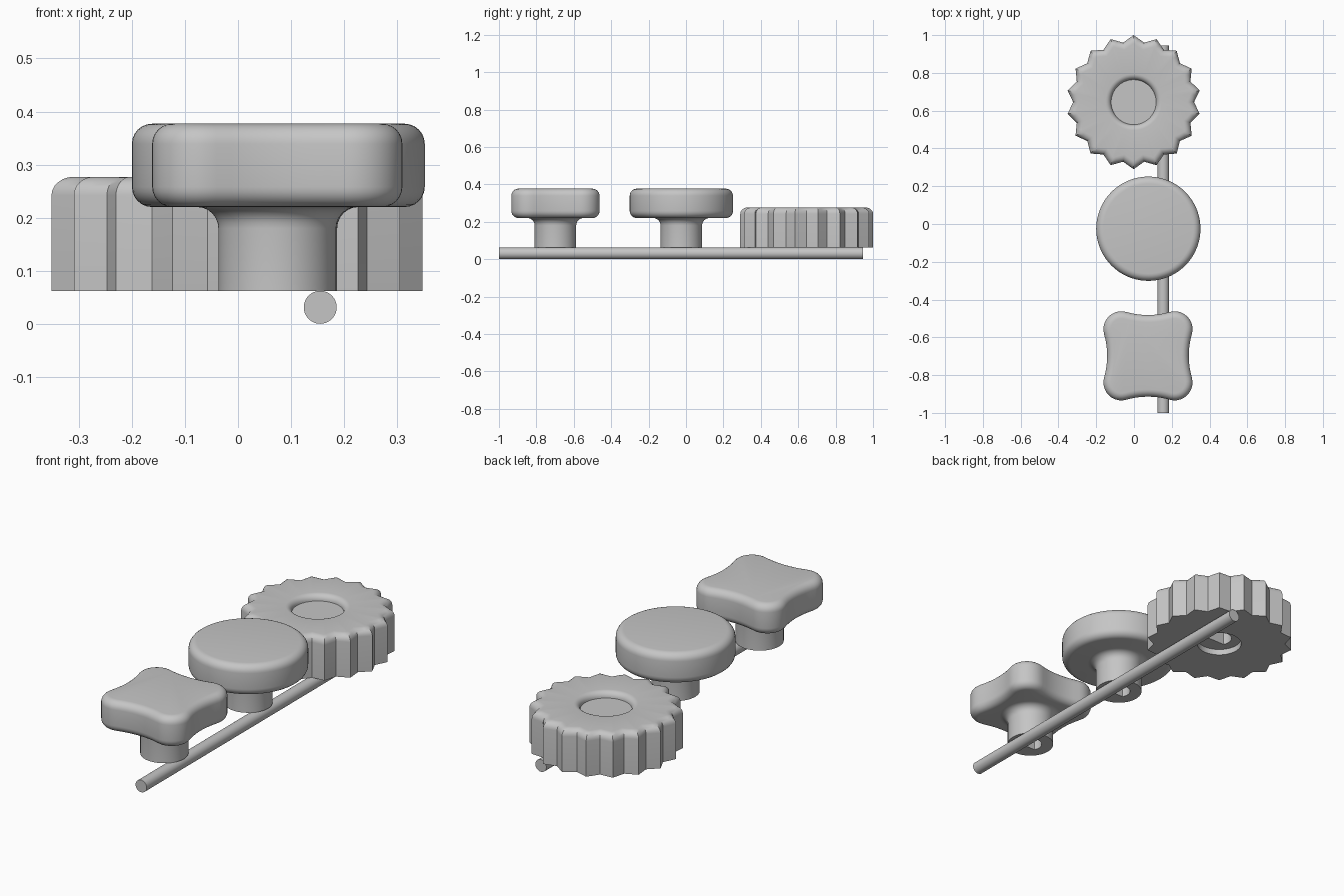
import bpy
import bmesh
from math import cos, sin, pi, tau, atan2, sqrt, radians
from mathutils import Vector

if "Cube" in bpy.data.objects:
    bpy.data.objects.remove(bpy.data.objects["Cube"])

grey = bpy.data.materials.new("plain grey")
grey.use_nodes = True
GREY = (0.56, 0.56, 0.56, 1)
grey.diffuse_color = GREY
grey.node_tree.nodes["Principled BSDF"].inputs["Base Color"].default_value = GREY

N = 72      # points in every ring
STEPS = 6   # segments in every rounded edge
ARC = [i / STEPS * pi / 2 for i in range(STEPS + 1)]


def circle(r):
    return [Vector((r * cos(i * tau / N), r * sin(i * tau / N))) for i in range(N)]


def d_bore(r):
    """Circle with one flat side."""
    return [Vector((p.x, max(p.y, -r * 0.5))) for p in circle(r)]


def toothed(tip, valley, teeth):
    """Pointed teeth, with a midpoint on every flank."""
    corners = []
    for i in range(teeth * 2):
        a, r = i * pi / teeth, (tip if i % 2 else valley)
        corners.append(Vector((r * cos(a), r * sin(a))))
    points = []
    for i, p in enumerate(corners):
        points += [p, (p + corners[(i + 1) % len(corners)]) / 2]
    return points


def four_lobed(half, r, dip):
    """Square with round corners and sides curving inwards."""
    c = half - r
    k = half - dip - c
    big = (c * c + k * k - r * r) / (2 * (r - k))
    swing = atan2(c, big + k)
    points = []
    for q in range(4):
        turn = q * pi / 2
        quarter = []
        for i in range(11):
            a = -swing + (pi / 2 + 2 * swing) * i / 10
            quarter.append((c + r * cos(a), c + r * sin(a)))
        for i in range(1, 8):
            a = -swing + 2 * swing * i / 8
            quarter.append((big * sin(a), c + k + big - big * cos(a)))
        points += [Vector((x * cos(turn) - y * sin(turn),
                           x * sin(turn) + y * cos(turn))) for x, y in quarter]
    return sorted(points, key=lambda p: round(atan2(p.y, p.x), 6) % tau)


def inset(points, d):
    """Move a counter-clockwise outline inwards by d."""
    result = []
    for i, p in enumerate(points):
        e1 = (p - points[i - 1]).normalized()
        e2 = (points[(i + 1) % len(points)] - p).normalized()
        n1, n2 = Vector((-e1.y, e1.x)), Vector((-e2.y, e2.x))
        result.append(p + (n1 + n2) * d / (1 + n1.dot(n2)))
    return result


def loft(name, rings, location):
    """Skin (outline, z) rings in order and close both ends."""
    bm = bmesh.new()
    loops = [[bm.verts.new((p.x, p.y, z)) for p in outline] for outline, z in rings]
    for a, b in zip(loops, loops[1:]):
        for i in range(len(a)):
            j = (i + 1) % len(a)
            bm.faces.new((a[i], a[j], b[j], b[i]))
    bm.faces.new(loops[0][::-1])
    bm.faces.new(loops[-1])
    bmesh.ops.recalc_face_normals(bm, faces=bm.faces)
    mesh = bpy.data.meshes.new(name)
    bm.to_mesh(mesh)
    bm.free()
    mesh.materials.append(grey)
    obj = bpy.data.objects.new(name, mesh)
    obj.location = location
    bpy.context.collection.objects.link(obj)
    bpy.ops.object.select_all(action='DESELECT')
    obj.select_set(True)
    bpy.context.view_layer.objects.active = obj
    bpy.ops.object.shade_smooth_by_angle(angle=radians(32))
    return obj


BASE = 0.062


def knob(name, outline, location):
    """Rounded head on a flared stem with a D-shaped bore."""
    stem, flare, low, high, soft = 0.111, 0.04, 0.22, 0.377, 0.038
    rings = [(d_bore(0.055), BASE + 0.12), (d_bore(0.055), BASE), (circle(stem), BASE)]
    rings += [(circle(stem + flare * (1 - cos(a))), low - flare + flare * sin(a)) for a in ARC]
    rings += [(inset(outline, soft * (1 - sin(a))), low + soft * (1 - cos(a))) for a in ARC]
    rings += [(inset(outline, soft * (1 - cos(a))), high - soft * (1 - sin(a))) for a in ARC]
    return loft(name, rings, location)


knob("round_knob", circle(0.276), (0.076, -0.025, 0))
knob("four_lobed_knob", four_lobed(0.236, 0.095, 0.02), (0.074, -0.698, 0))

# Toothed wheel: bore, shallow recess, body, rounded rim and top dish
teeth, top, soft, lip = toothed(0.355, 0.32, 18), 0.277, 0.035, 0.03
wheel = [(d_bore(0.06), BASE + 0.13), (d_bore(0.06), BASE + lip),
         (circle(0.107), BASE + lip), (circle(0.107), BASE), (teeth, BASE)]
wheel += [(inset(teeth, soft * (1 - cos(a))), top - soft * (1 - sin(a))) for a in ARC]
wheel += [(circle(0.149 - lip * sin(a)), top - lip * (1 - cos(a))) for a in ARC]
loft("toothed_wheel", wheel, (-0.002, 0.645, 0))

# Rod lying under the three knobs
rod = loft("rod", [(circle(0.031), -0.9725), (circle(0.031), 0.9725)], (0.155, -0.0275, 0.031))
rod.rotation_euler.x = pi / 2
